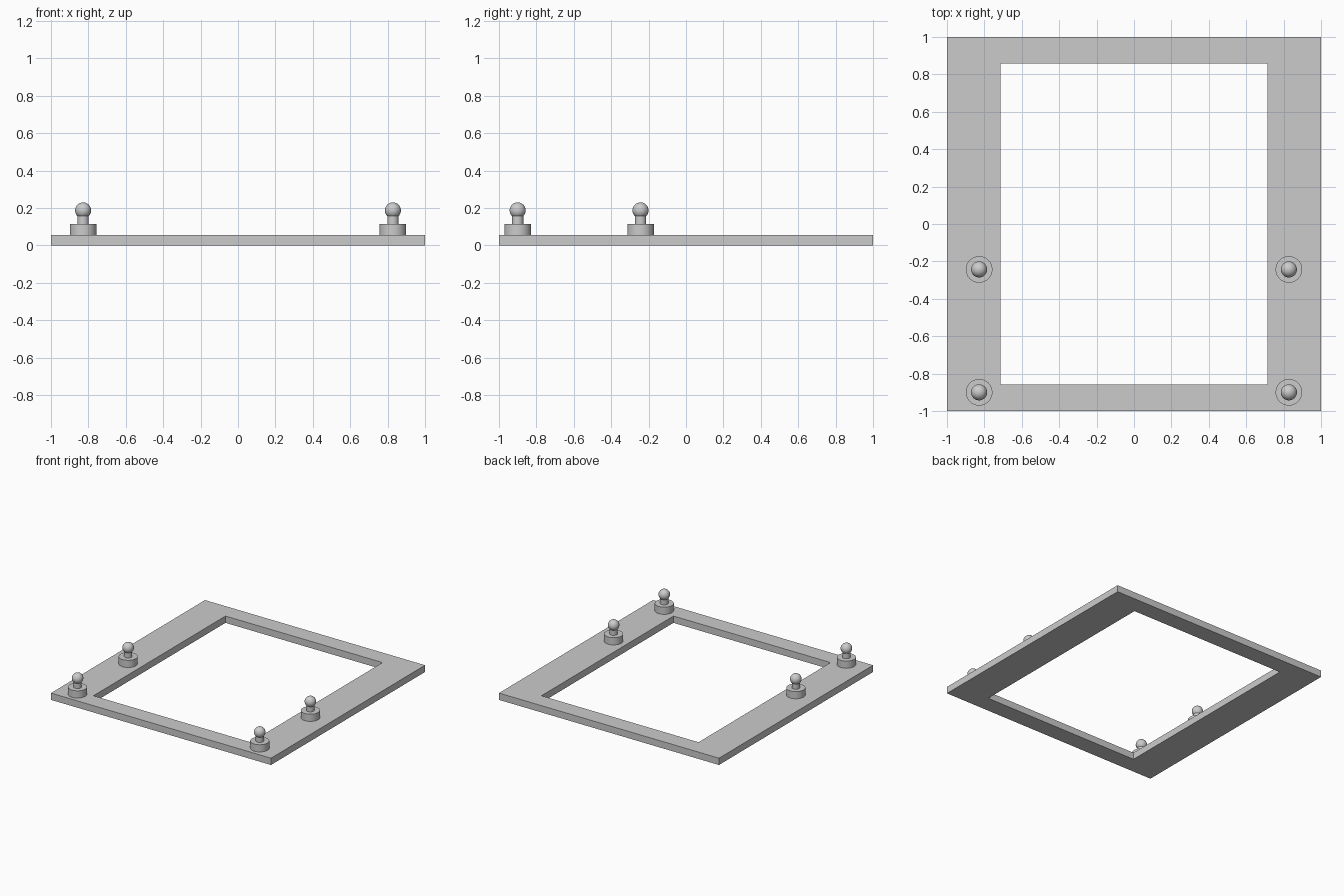
import bpy
import bmesh
import math

cube = bpy.data.objects.get("Cube")
if cube:
    bpy.data.objects.remove(cube, do_unlink=True)

grey = bpy.data.materials.new("light grey")
grey.use_nodes = True
grey.diffuse_color = (0.6, 0.6, 0.6, 1)
grey.node_tree.nodes["Principled BSDF"].inputs["Base Color"].default_value = (0.6, 0.6, 0.6, 1)

PLATE_TOP = 0.056
BASE_TOP = 0.115
BALL_Z = 0.187


def finish(name, smooth=True):
    obj = bpy.context.object
    obj.name = name
    obj.data.materials.append(grey)
    if smooth:
        bpy.ops.object.shade_smooth_by_angle(angle=math.radians(35))
    return obj


def cylinder(name, radius, x, y, bottom, top):
    bpy.ops.mesh.primitive_cylinder_add(vertices=48, radius=radius, depth=top - bottom,
                                        location=(x, y, (bottom + top) / 2))
    return finish(name)


# Flat rectangular frame: a ring of four mitred faces, extruded upwards
def build_frame(outer, inner, height):
    bm = bmesh.new()
    corners = [(-1, -1), (1, -1), (1, 1), (-1, 1)]
    rings = [[bm.verts.new((cx * hx, cy * hy, 0)) for cx, cy in corners]
             for hx, hy in (outer, inner)]
    for i in range(4):
        j = (i + 1) % 4
        bm.faces.new((rings[0][i], rings[0][j], rings[1][j], rings[1][i]))
    result = bmesh.ops.extrude_face_region(bm, geom=bm.faces[:], use_keep_orig=True)
    raised = [g for g in result["geom"] if isinstance(g, bmesh.types.BMVert)]
    bmesh.ops.translate(bm, verts=raised, vec=(0, 0, height))
    bmesh.ops.recalc_face_normals(bm, faces=bm.faces[:])
    mesh = bpy.data.meshes.new("frame")
    bm.to_mesh(mesh)
    bm.free()
    mesh.materials.append(grey)
    obj = bpy.data.objects.new("frame", mesh)
    bpy.context.collection.objects.link(obj)


build_frame((1, 1), (0.714, 0.857), PLATE_TOP)

# Four ball-topped pegs: round base, thin stem and ball
for side, x in (("left", 0.828), ("right", -0.828)):
    for place, y in (("front", -0.9), ("middle", -0.243)):
        tag = f"{place}_{side}"
        cylinder(f"peg_base_{tag}", 0.071, x, y, PLATE_TOP, BASE_TOP)
        cylinder(f"peg_stem_{tag}", 0.03, x, y, BASE_TOP, BALL_Z)
        bpy.ops.mesh.primitive_uv_sphere_add(segments=32, ring_count=16, radius=0.043,
                                             location=(x, y, BALL_Z))
        finish(f"peg_ball_{tag}")
